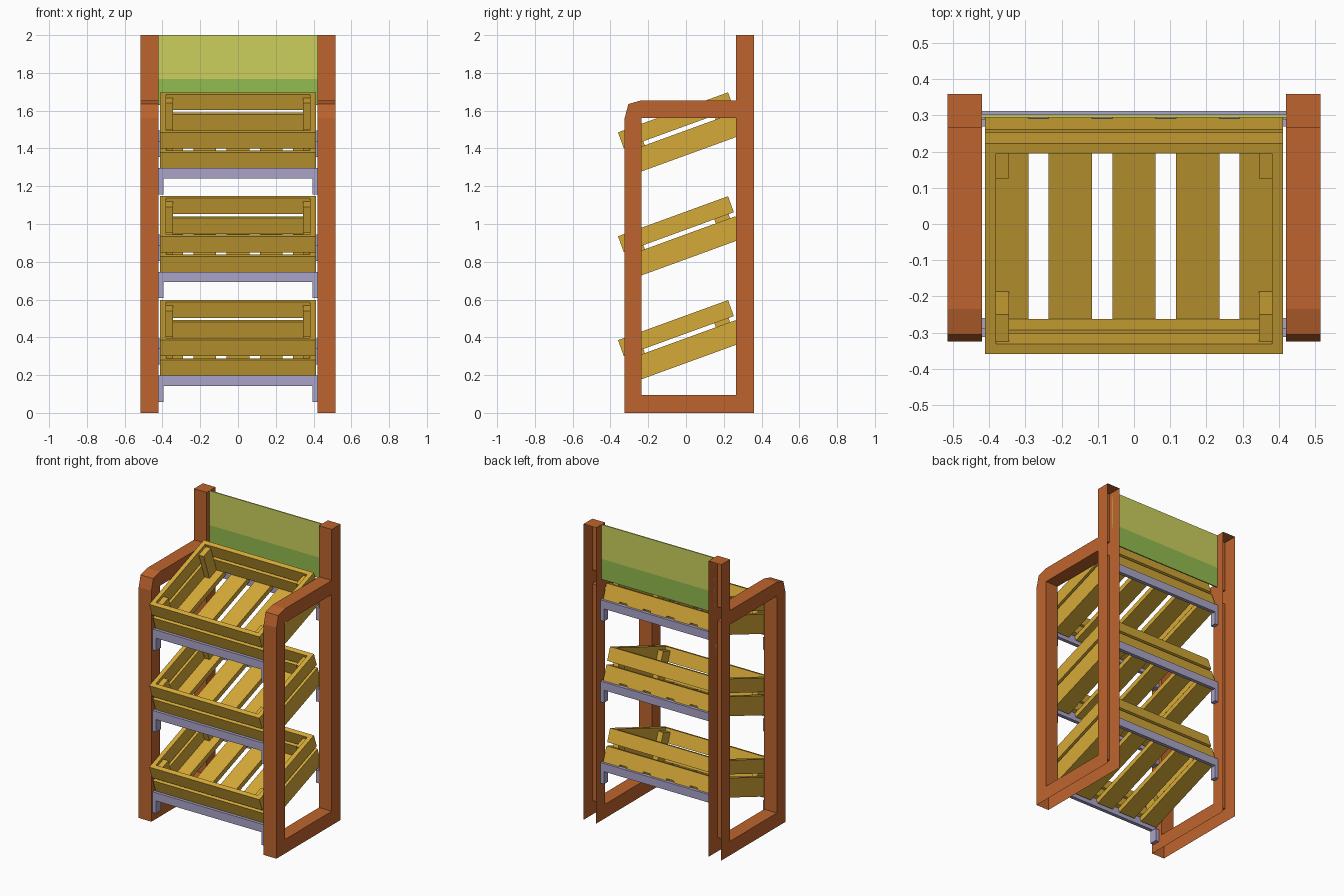
import bpy, bmesh, math
from mathutils import Matrix, Vector

if "Cube" in bpy.data.objects:
    bpy.data.objects.remove(bpy.data.objects["Cube"])


def srgb(r, g, b):
    f = lambda c: c / 12.92 if c <= 0.04045 else ((c + 0.055) / 1.055) ** 2.4
    return (f(r / 255), f(g / 255), f(b / 255), 1)


def material(name, rgb):
    m = bpy.data.materials.new(name)
    m.diffuse_color = srgb(*rgb)
    m.use_nodes = True
    m.node_tree.nodes["Principled BSDF"].inputs["Base Color"].default_value = m.diffuse_color
    return m


FRAME = material("red_brown_wood", (190, 100, 46))
CRATE = material("honey_wood", (214, 170, 56))
METAL = material("lavender_metal", (170, 164, 200))
LIME = material("sign_lime", (203, 208, 93))
GREEN = material("sign_green", (146, 188, 80))


def finish(bm, name, mat):
    me = bpy.data.meshes.new(name)
    bm.to_mesh(me)
    bm.free()
    me.materials.append(mat)
    ob = bpy.data.objects.new(name, me)
    bpy.context.collection.objects.link(ob)
    return ob


def add_box(bm, x0, x1, y0, y1, z0, z1):
    size = Matrix.Diagonal((x1 - x0, y1 - y0, z1 - z0, 1))
    pos = Matrix.Translation(((x0 + x1) / 2, (y0 + y1) / 2, (z0 + z1) / 2))
    bmesh.ops.create_cube(bm, size=1, matrix=pos @ size)


# Side frames: extruded profile with a window, hollow at the back and underneath
OUTER = [(-.325, 0), (.36, 0), (.36, 2), (.265, 2), (.265, 1.655),
         (-.235, 1.655), (-.305, 1.635), (-.325, 1.56)]
INNER = [(-.235, .095), (.265, .095), (.265, 1.56), (-.235, 1.56)]


def side_frame(name, x0, x1):
    bm = bmesh.new()
    for loop in (OUTER, INNER):
        vs = [bm.verts.new((x0, y, z)) for y, z in loop]
        for a, b in zip(vs, vs[1:] + vs[:1]):
            bm.edges.new((a, b))
    bmesh.ops.triangle_fill(bm, edges=bm.edges[:], use_beauty=True, normal=(1, 0, 0))
    ext = bmesh.ops.extrude_face_region(bm, geom=bm.faces[:], use_keep_orig=True)
    moved = [g for g in ext["geom"] if isinstance(g, bmesh.types.BMVert)]
    bmesh.ops.translate(bm, verts=moved, vec=(x1 - x0, 0, 0))
    bmesh.ops.recalc_face_normals(bm, faces=bm.faces[:])
    open_faces = [f for f in bm.faces
                  if all(v.co.z < .001 for v in f.verts) or all(v.co.y > .359 for v in f.verts)]
    bmesh.ops.delete(bm, geom=open_faces, context='FACES_ONLY')
    finish(bm, name, FRAME)


side_frame("right_side_frame", .42, .515)
side_frame("left_side_frame", -.515, -.42)

# Slatted crates, built flat with the origin at the front top edge, then tilted
W, D, T = .412, .62, .03


def crate(name, z):
    bm = bmesh.new()
    for lo, hi in ((-.09, 0), (-.203, -.113)):
        add_box(bm, -W, W, 0, T, lo, hi)              # front slat
        add_box(bm, -W, W, D - T, D, lo, hi)          # back slat
        for s in (-1, 1):                             # side slats
            xa, xb = sorted((s * W, s * (W - T)))
            add_box(bm, xa, xb, T, D - T, lo, hi)
    for s in (-1, 1):                                 # corner posts
        xa, xb = sorted((s * .345, s * (W - T)))
        for y in (T, D - T - .08):
            add_box(bm, xa, xb, y, y + .08, -.203, -.02)
    for i in range(5):                                # floor boards
        x = -W + .06 + i * (2 * W - .12) / 4
        add_box(bm, x - .06, x + .06, 0, D, -.237, -.203)
    tilt = Matrix.Translation((0, -.36, z)) @ Matrix.Rotation(math.radians(20), 4, 'X')
    bmesh.ops.transform(bm, matrix=tilt, verts=bm.verts[:])
    finish(bm, name, CRATE)


# Metal support rails with hanging end plates
def rail(name, y0, y1, plate0, plate1, top):
    bm = bmesh.new()
    add_box(bm, -.42, .42, y0, y1, top - .055, top)
    add_box(bm, .395, .42, plate0, plate1, top - .14, top - .055)
    add_box(bm, -.42, -.395, plate0, plate1, top - .14, top - .055)
    finish(bm, name, METAL)


for i, level in enumerate(("lower", "middle", "upper")):
    dz = .55 * i
    crate(level + "_crate", .385 + dz)
    rail(level + "_front_rail", -.312, -.288, -.312, -.26, .197 + dz)
    rail(level + "_back_rail", .288, .312, .27, .312, .395 + dz)

# Two-colour sign board between the back posts
bm = bmesh.new()
add_box(bm, -.42, .42, .295, .303, 1.63, 2)
bmesh.ops.bisect_plane(bm, geom=bm.verts[:] + bm.edges[:] + bm.faces[:],
                       plane_co=(0, 0, 1.768), plane_no=(0, 0, 1))
for f in bm.faces:
    f.material_index = 1 if f.calc_center_median().z < 1.768 else 0
sign = finish(bm, "sign_board", LIME)
sign.data.materials.append(GREEN)
